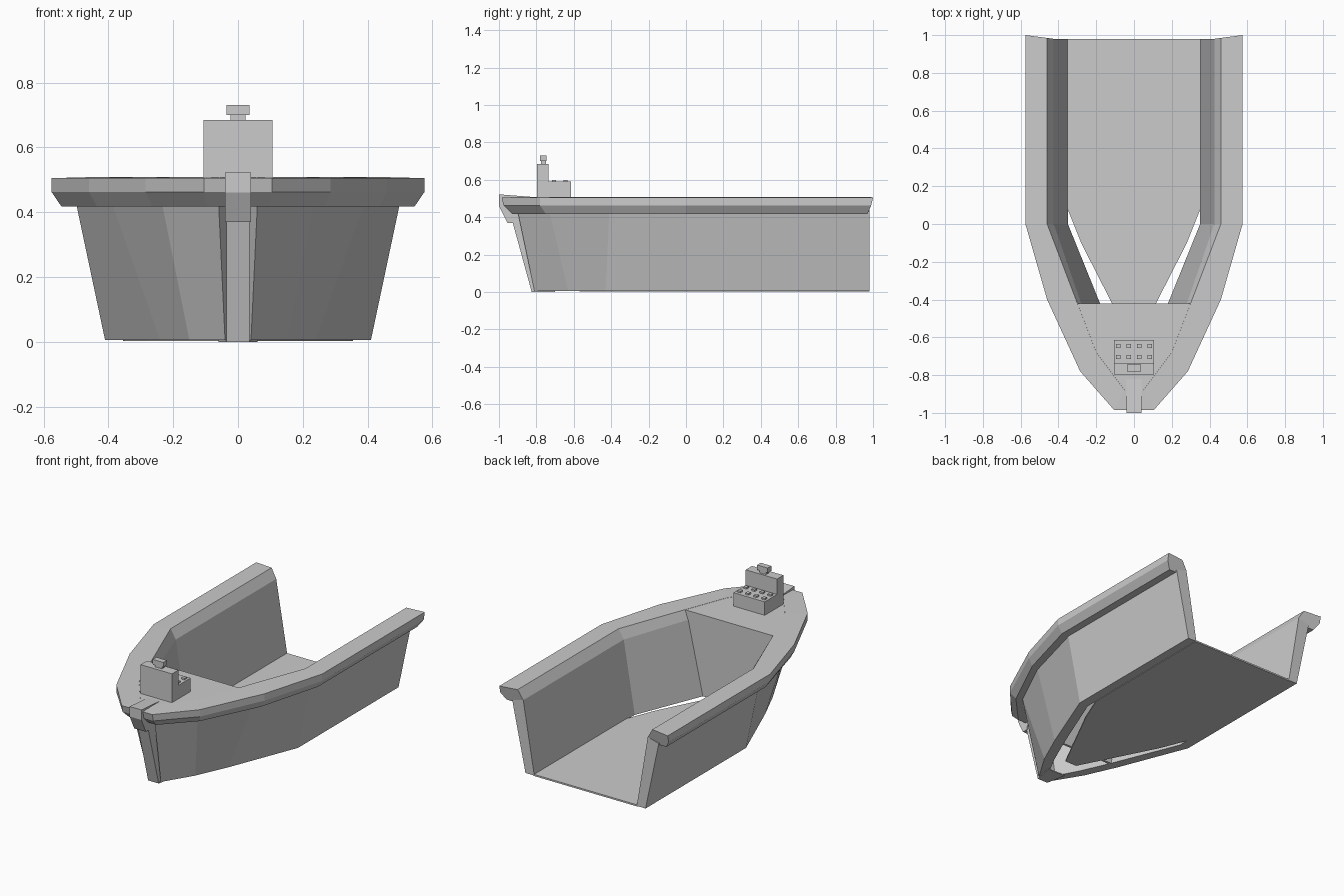
import bpy
import bmesh

if "Cube" in bpy.data.objects:
    bpy.data.objects.remove(bpy.data.objects["Cube"], do_unlink=True)

# One plain grey for everything
grey = bpy.data.materials.new("hull_grey")
grey.use_nodes = True
GREY = (0.6, 0.6, 0.6, 1)
grey.diffuse_color = GREY
grey.node_tree.nodes["Principled BSDF"].inputs["Base Color"].default_value = GREY


def finish(name, bm):
    bmesh.ops.remove_doubles(bm, verts=bm.verts, dist=0.0005)
    bmesh.ops.recalc_face_normals(bm, faces=bm.faces)
    mesh = bpy.data.meshes.new(name)
    bm.to_mesh(mesh)
    bm.free()
    mesh.materials.append(grey)
    obj = bpy.data.objects.new(name, mesh)
    bpy.context.scene.collection.objects.link(obj)
    return obj


def loft(name, lines, mirror=False):
    """Skin between closed rings; each line is (z, [(x, y) per station])."""
    bm = bmesh.new()
    for side in ((1, -1) if mirror else (1,)):
        rings = [[bm.verts.new((side * pts[i][0], pts[i][1], z)) for z, pts in lines]
                 for i in range(len(lines[0][1]))]
        for a, b in zip(rings, rings[1:]):
            for j in range(len(a)):
                k = (j + 1) % len(a)
                bm.faces.new((a[j], a[k], b[k], b[j]))
        bm.faces.new(rings[0])
        if not mirror or rings[-1][0].co.x != 0:
            bm.faces.new(rings[-1])
    return finish(name, bm)


def plate(name, half, z0, z1):
    """Symmetric flat slab from the outline of its +x half."""
    outline = half + [(-x, y) for x, y in reversed(half)]
    bm = bmesh.new()
    low, high = ([bm.verts.new((x, y, z)) for x, y in outline] for z in (z0, z1))
    bm.faces.new(low)
    bm.faces.new(high)
    for j in range(len(low)):
        k = (j + 1) % len(low)
        bm.faces.new((low[j], low[k], high[k], high[j]))
    return finish(name, bm)


def box(name, x, y, z):
    return plate(name, [(x, y[0]), (x, y[1])], *z) if isinstance(x, float) else \
        loft(name, [(zz, [(xx, y[0]), (xx, y[1])]) for xx, zz in
                    ((x[0], z[0]), (x[1], z[0]), (x[1], z[1]), (x[0], z[1]))])


# Flared side walls, open at the stern and leaving a slot at the bow
wall_in = [(0.425, 0.98), (0.425, 0), (0.28, -0.42), (0.17, -0.68), (0.03, -0.84)]
loft("hull_walls", [
    (0.43, [(0.5, 0.98), (0.5, 0), (0.39, -0.41), (0.235, -0.73), (0.06, -0.9)]),
    (0.005, [(0.41, 0.98), (0.41, 0), (0.24, -0.43), (0.15, -0.63), (0.04, -0.81)]),
    (0.005, [(0.35, 0.98), (0.35, 0), (0.18, -0.42), (0.1, -0.6), (0.02, -0.75)]),
    (0.45, wall_in)], mirror=True)

# Gunwale running round the bow
loft("gunwale", [
    (0.508, [(0.46, 0.985), (0.46, 0), (0.3, -0.42), (0.2, -0.68), (0.05, -0.88), (0, -0.88)]),
    (0.505, [(0.575, 1), (0.575, 0), (0.46, -0.4), (0.285, -0.78), (0.105, -0.985), (0, -0.985)]),
    (0.462, [(0.575, 0.99), (0.575, 0), (0.46, -0.4), (0.285, -0.78), (0.105, -0.975), (0, -0.975)]),
    (0.418, [(0.545, 0.97), (0.545, 0), (0.435, -0.4), (0.265, -0.75), (0.095, -0.93), (0, -0.93)]),
    (0.418, [(0.48, 0.97), (0.48, 0), (0.37, -0.4), (0.22, -0.7), (0.05, -0.86), (0, -0.86)]),
    (0.45, wall_in[:-1] + [(0.03, -0.82), (0, -0.82)])], mirror=True)

# Foredeck, bulkhead and floor
plate("foredeck", [(0.3, -0.42), (0.2, -0.68), (0.05, -0.88)], 0.45, 0.507)
loft("bulkhead", [(0.5, [(0.3, -0.421), (-0.3, -0.421)]), (0.45, [(0.28, -0.421), (-0.28, -0.421)]),
                  (0.005, [(0.18, -0.421), (-0.18, -0.421)]), (0.005, [(0.18, -0.435), (-0.18, -0.435)]),
                  (0.5, [(0.28, -0.435), (-0.28, -0.435)])])
plate("floor", [(0.355, 0.98), (0.352, 0.08), (0.28, -0.1), (0.04, -0.57)], 0.002, 0.012)

# Raked stem post with its cap folded over the bow
loft("stem_post", [(0.0, [(0.036, -0.825), (-0.036, -0.825)]), (0.42, [(0.036, -0.94), (-0.036, -0.94)]),
                   (0.42, [(0.036, -0.82), (-0.036, -0.82)]), (0.0, [(0.036, -0.74), (-0.036, -0.74)])])
plate("stem_foot", [(0.036, -0.825), (0.06, -0.7)], 0.0, 0.006)
loft("stem_cap", [(z, [(0.04, y), (-0.04, y)]) for y, z in
                  ((-0.82, 0.508), (-1, 0.522), (-1, 0.46), (-0.955, 0.37), (-0.92, 0.37), (-0.9, 0.45))])

# Control console with a stepped panel, buttons and a small display
box("console_back", 0.107, (-0.797, -0.735), (0.5, 0.685))
box("console_panel", 0.107, (-0.735, -0.615), (0.5, 0.59))
box("display_neck", 0.023, (-0.775, -0.748), (0.685, 0.705))
box("display", 0.036, (-0.78, -0.745), (0.7, 0.73))
for row in (-0.705, -0.645):
    for col in (-0.083, -0.028, 0.028, 0.083):
        box("console_button", (col - 0.011, col + 0.011), (row - 0.011, row + 0.011), (0.59, 0.6))
